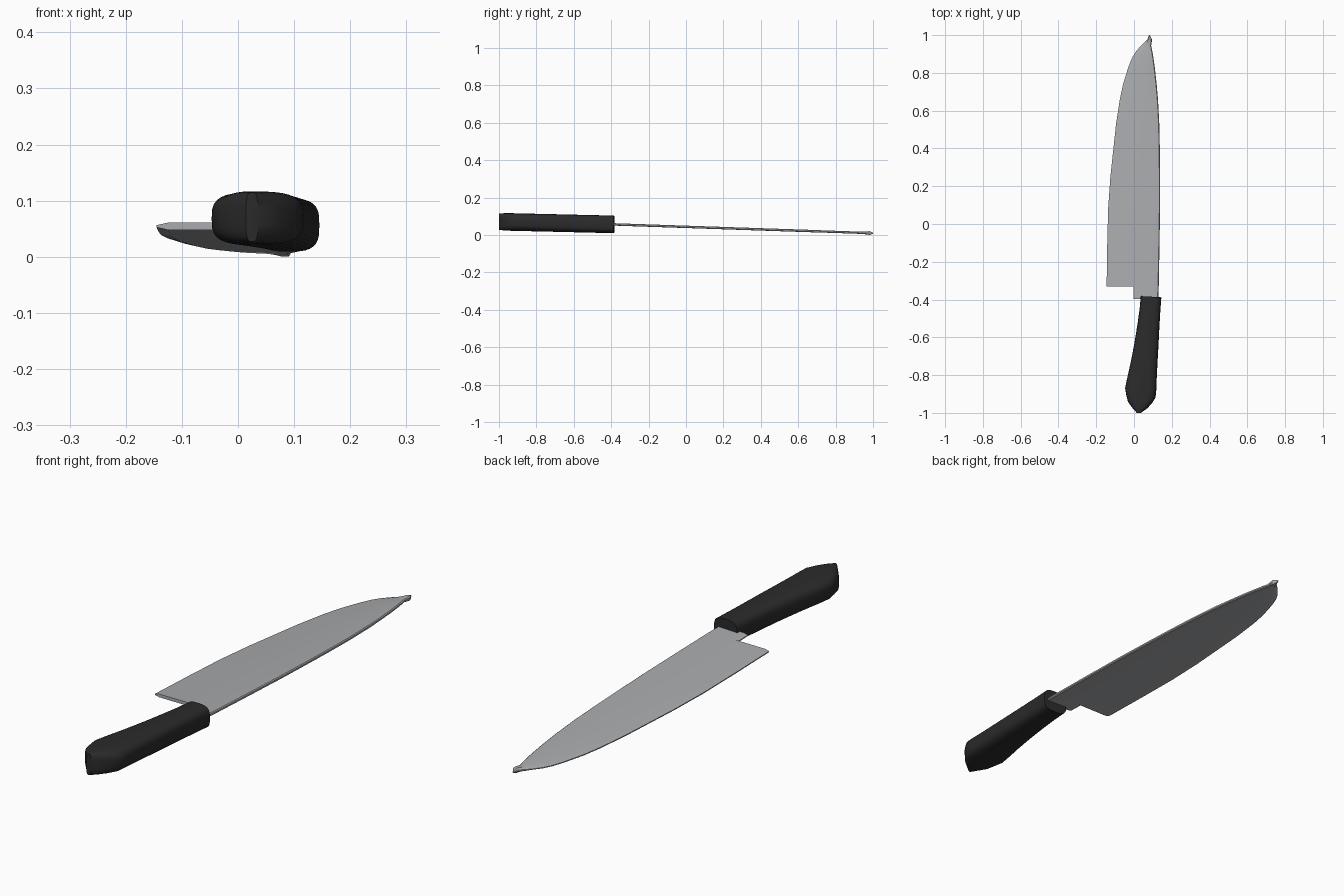
import bpy, bmesh, math


def material(name, rgb):
    m = bpy.data.materials.new(name)
    m.diffuse_color = (*rgb, 1)
    return m


def loft(name, rings, mat, angle):
    """Skin a list of equal-length point rings and cap both ends."""
    bm = bmesh.new()
    rows = [[bm.verts.new(p) for p in ring] for ring in rings]
    n = len(rows[0])
    for a, b in zip(rows, rows[1:]):
        for i in range(n):
            j = (i + 1) % n
            bm.faces.new((a[i], a[j], b[j], b[i]))
    bm.faces.new(rows[0])
    bm.faces.new(rows[-1])
    bmesh.ops.recalc_face_normals(bm, faces=bm.faces)
    me = bpy.data.meshes.new(name)
    bm.to_mesh(me)
    bm.free()
    me.materials.append(mat)
    ob = bpy.data.objects.new(name, me)
    bpy.context.collection.objects.link(ob)
    bpy.ops.object.select_all(action='DESELECT')
    ob.select_set(True)
    bpy.context.view_layer.objects.active = ob
    bpy.ops.object.shade_smooth_by_angle(angle=math.radians(angle))
    return ob


steel = material("steel grey", (0.40, 0.41, 0.425))
black = material("handle black", (0.024, 0.024, 0.024))

# Blade: (y, cutting edge x, spine x, half thickness), hidden tang to tip
blade = [
    (-0.46, 0.05, 0.12, 0.006), (-0.398, 0.05, 0.128, 0.006),
    (-0.397, -0.002, 0.128, 0.0065), (-0.331, -0.002, 0.131, 0.0065),
    (-0.33, -0.145, 0.131, 0.0065), (-0.12, -0.142, 0.135, 0.0065),
    (0.08, -0.137, 0.138, 0.0065), (0.25, -0.125, 0.138, 0.0065),
    (0.39, -0.110, 0.137, 0.0065), (0.53, -0.095, 0.134, 0.0065),
    (0.66, -0.075, 0.127, 0.0065), (0.74, -0.058, 0.120, 0.006),
    (0.83, -0.030, 0.110, 0.006), (0.88, -0.010, 0.103, 0.006),
    (0.91, 0.008, 0.098, 0.006), (0.945, 0.037, 0.091, 0.006),
    (0.965, 0.058, 0.094, 0.008), (0.98, 0.072, 0.094, 0.010),
    (1.0, 0.079, 0.083, 0.003),
]
rings = []
for y, x0, x1, h in blade:
    z = 0.0565 - 0.0338 * (y + 0.39)
    w = x1 - x0
    b = x0 + min(0.02, 0.3 * w)        # start of the ground edge
    s = x1 - min(0.004, 0.2 * w)       # softened spine
    rings.append([(x0, y, z - 0.3 * h), (b, y, z - h), (s, y, z - h), (x1, y, z - 0.5 * h),
                  (x1, y, z + 0.5 * h), (s, y, z + h), (b, y, z + h), (x0, y, z + 0.3 * h)])
loft("blade", rings, steel, 25)

# Handle: (y, left x, right x, half height), rounded-box sections with a pointed butt
handle = [
    (-1.0, 0.014, 0.036, 0.044), (-0.972, -0.012, 0.072, 0.046),
    (-0.945, -0.032, 0.095, 0.047), (-0.915, -0.040, 0.114, 0.047),
    (-0.875, -0.047, 0.118, 0.047), (-0.82, -0.036, 0.120, 0.047),
    (-0.74, -0.018, 0.124, 0.047), (-0.63, 0.003, 0.130, 0.047),
    (-0.53, 0.019, 0.135, 0.047), (-0.45, 0.030, 0.140, 0.047),
    (-0.385, 0.036, 0.145, 0.047),
]
rings = []
for y, x0, x1, h in handle:
    cx, hw = (x0 + x1) / 2, (x1 - x0) / 2
    cz = 0.0565 - 0.0235 * (y + 0.39)
    ring = []
    for i in range(32):
        a = math.tau * i / 32
        c, s = math.cos(a), math.sin(a)
        ring.append((cx + hw * math.copysign(abs(c) ** 0.62, c), y - 0.06 * hw * c,
                     cz + h * math.copysign(abs(s) ** 0.62, s)))
    rings.append(ring)
loft("handle", rings, black, 40)
